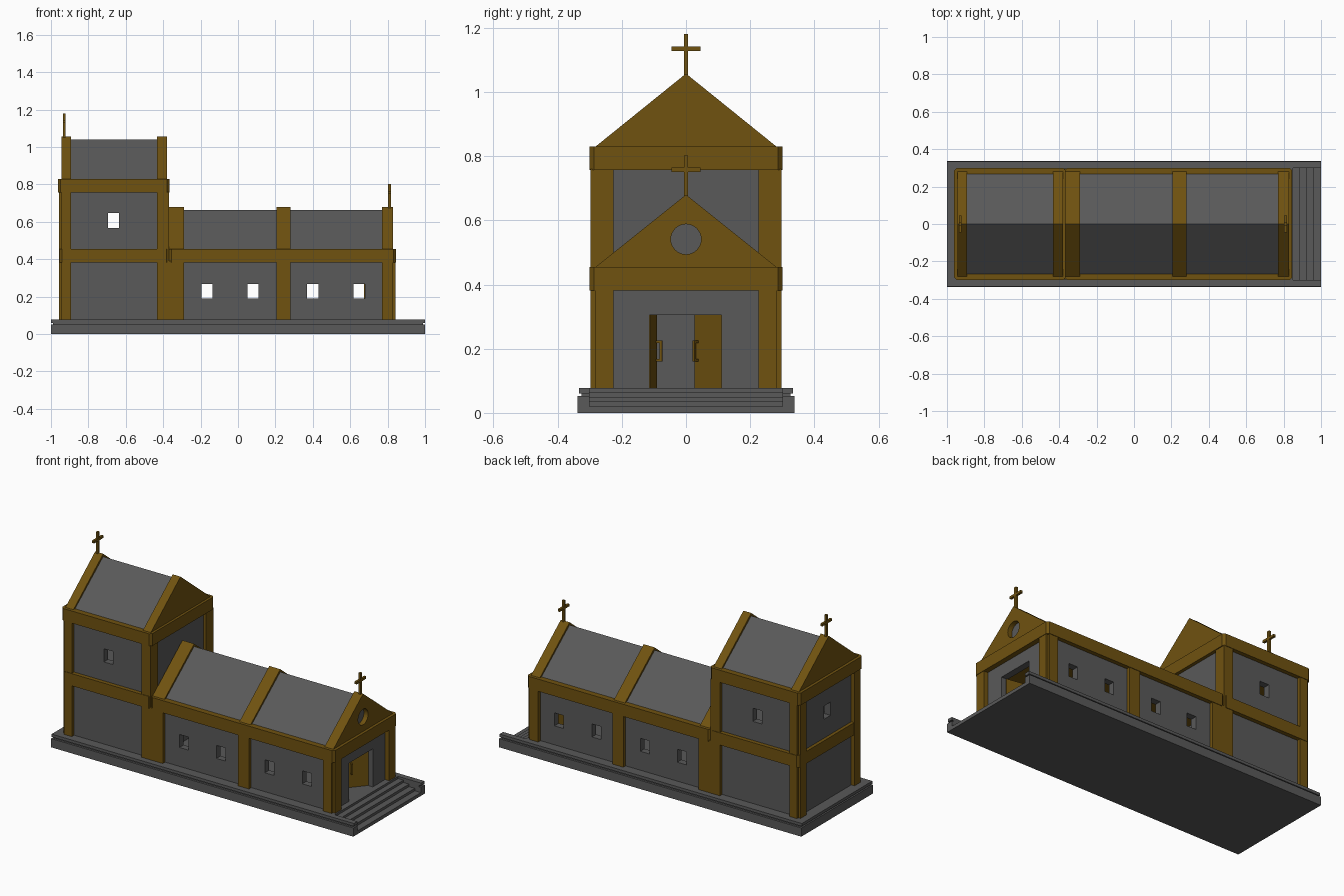
import bpy, bmesh, math
from mathutils import Matrix, Vector

if "Cube" in bpy.data.objects:
    bpy.data.objects.remove(bpy.data.objects["Cube"])


def material(name, col):
    m = bpy.data.materials.new(name)
    m.diffuse_color = (*col, 1)
    m.use_nodes = True
    m.node_tree.nodes["Principled BSDF"].inputs["Base Color"].default_value = m.diffuse_color
    return m


GREY = material("stone_grey", (0.1, 0.1, 0.1))
BROWN = material("timber_brown", (0.16, 0.084, 0.005))


def finish(name, bm, mat):
    bmesh.ops.recalc_face_normals(bm, faces=bm.faces)
    me = bpy.data.meshes.new(name)
    bm.to_mesh(me)
    bm.free()
    me.materials.append(mat)
    ob = bpy.data.objects.new(name, me)
    bpy.context.collection.objects.link(ob)
    return ob


def box(name, x, y, z, mat, bevel=0):
    """Box from (min, max) pairs; bevel chamfers the vertical edges."""
    bm = bmesh.new()
    size = Vector((x[1] - x[0], y[1] - y[0], z[1] - z[0]))
    mid = Vector((sum(x) / 2, sum(y) / 2, sum(z) / 2))
    bmesh.ops.create_cube(bm, size=1, matrix=Matrix.Translation(mid) @ Matrix.Diagonal((*size, 1)))
    if bevel:
        edges = [e for e in bm.edges if abs(e.verts[0].co.z - e.verts[1].co.z) > 1e-4]
        bmesh.ops.bevel(bm, geom=edges, offset=bevel, segments=1, affect='EDGES')
    return finish(name, bm, mat)


def prism(name, x, half, z0, z1, mat):
    """Triangular gable or roof running along x."""
    bm = bmesh.new()
    f = bm.faces.new([bm.verts.new((x[0], y, z)) for y, z in ((-half, z0), (half, z0), (0, z1))])
    ext = bmesh.ops.extrude_face_region(bm, geom=[f])
    vs = [v for v in ext['geom'] if isinstance(v, bmesh.types.BMVert)]
    bmesh.ops.translate(bm, verts=vs, vec=(x[1] - x[0], 0, 0))
    return finish(name, bm, mat)


def cut(ob, cutter):
    mod = ob.modifiers.new("cut", 'BOOLEAN')
    mod.operation = 'DIFFERENCE'
    mod.solver = 'EXACT'
    mod.object = cutter
    bpy.context.view_layer.objects.active = ob
    bpy.ops.object.modifier_apply(modifier=mod.name)
    bpy.data.objects.remove(cutter)


# stepped plinth: lower slab, groove, chamfered upper slab, open at the stair end
def plinth(part, x, y):
    box(part + "_lower", x, y, (0, 0.052), GREY)
    inner = [c - math.copysign(0.012, c) if abs(c) > 0.32 else c for c in y]
    box(part + "_groove", (max(x[0], -0.988), min(x[1], 0.988)), inner, (0.05, 0.062), GREY)
    box(part + "_upper", x, [math.copysign(min(abs(c), 0.333), c) for c in y], (0.06, 0.077), GREY)


plinth("plinth", (-1, 0.85), (-0.338, 0.338))
for s, side in ((-1, "front"), (1, "back")):
    plinth("stair_cheek_" + side, (0.85, 1), sorted((s * 0.30, s * 0.338)))
for i, (xe, ze) in enumerate(((0.885, 0.064), (0.922, 0.05), (0.96, 0.035), (1.0, 0.02))):
    box(f"step_{i}", (0.845, xe), (-0.30, 0.30), (0, ze), GREY)

# hollow nave walls with windows and doorway
nave = box("nave_walls", (-0.375, 0.815), (-0.275, 0.275), (0.07, 0.44), GREY)
cut(nave, box("cutter", (-0.36, 0.775), (-0.235, 0.235), (0.077, 0.40), GREY))
for cx in (-0.165, 0.08, 0.40, 0.648):
    cut(nave, box("cutter", (cx - 0.03, cx + 0.03), (-0.4, 0.4), (0.19, 0.268), GREY))
cut(nave, box("cutter", (0.74, 0.9), (-0.113, 0.11), (0.077, 0.305), GREY))

# hollow tower walls with side windows and an end window
tower = box("tower_walls", (-0.935, -0.385), (-0.275, 0.275), (0.07, 0.82), GREY)
cut(tower, box("cutter", (-0.895, -0.425), (-0.235, 0.235), (0.46, 0.76), GREY))
cut(tower, box("cutter", (-0.695, -0.635), (-0.4, 0.4), (0.568, 0.647), GREY))
cut(tower, box("cutter", (-1.1, -0.8), (-0.03, 0.03), (0.568, 0.647), GREY))

# horizontal ring beams
box("nave_beam", (-0.37, 0.845), (-0.30, 0.30), (0.382, 0.455), BROWN, 0.014)
box("tower_lower_beam", (-0.955, -0.368), (-0.30, 0.30), (0.382, 0.455), BROWN, 0.014)
box("tower_upper_beam", (-0.962, -0.365), (-0.30, 0.30), (0.757, 0.83), BROWN, 0.014)

# posts on the long sides and on the end walls
for s, side in ((-1, "front"), (1, "back")):
    long_y = sorted((s * 0.262, s * 0.297))
    end_y = sorted((s * 0.226, s * 0.284))
    for name, x, top in (("tower_end", (-0.943, -0.892), 0.76), ("tower_inner", (-0.432, -0.37), 0.76),
                         ("nave_inner", (-0.37, -0.29), 0.39), ("nave_middle", (0.207, 0.28), 0.39),
                         ("nave_end", (0.77, 0.828), 0.39)):
        box(f"{name}_post_{side}", x, long_y, (0.07, top), BROWN)
    box("door_wall_post_" + side, (0.79, 0.842), end_y, (0.07, 0.39), BROWN)
    box("tower_rear_post_" + side, (-0.957, -0.91), end_y, (0.07, 0.76), BROWN)
    box("tower_face_post_" + side, (-0.40, -0.37), sorted((s * 0.226, s * 0.297)), (0.4, 0.76), BROWN)

# grey roofs between brown gable ribs
prism("nave_roof", (-0.36, 0.80), 0.275, 0.448, 0.664, GREY)
prism("tower_roof", (-0.93, -0.39), 0.275, 0.823, 1.04, GREY)
for i, x in enumerate(((-0.368, -0.29), (0.207, 0.28))):
    prism(f"nave_rib_{i}", x, 0.284, 0.453, 0.68, BROWN)
for i, x in enumerate(((-0.945, -0.892), (-0.432, -0.38))):
    prism(f"tower_gable_{i}", x, 0.284, 0.828, 1.057, BROWN)

# front gable with a round recess
gable = prism("nave_gable", (0.77, 0.828), 0.284, 0.453, 0.68, BROWN)
bm = bmesh.new()
bmesh.ops.create_cone(bm, cap_ends=True, segments=32, radius1=0.047, radius2=0.047, depth=0.08,
                      matrix=Matrix.Translation((0.835, 0, 0.541)) @ Matrix.Rotation(math.pi / 2, 4, 'Y'))
cut(gable, finish("cutter", bm, BROWN))

# crosses on the ridge ends
for name, x, z in (("tower", -0.928, 1.045), ("nave", 0.81, 0.667)):
    box(name + "_cross_upright", (x - 0.007, x + 0.007), (-0.007, 0.007), (z, z + 0.135), BROWN)
    box(name + "_cross_arm", (x - 0.007, x + 0.007), (-0.045, 0.045), (z + 0.083, z + 0.097), BROWN)

# double door swung inwards, each leaf with a pull handle
for s, side, angle in ((-1, "left", 80), (1, "right", 40)):
    def span(a, b):
        return sorted((-s * a, -s * b))
    parts = [box(f"door_leaf_{side}", (-0.012, 0), span(0, 0.11), (0.078, 0.305), BROWN),
             box(f"door_handle_{side}", (0.012, 0.02), span(0.092, 0.1), (0.16, 0.225), BROWN)]
    for z in (0.16, 0.217):
        parts.append(box(f"handle_bracket_{side}", (-0.002, 0.014), span(0.092, 0.1), (z, z + 0.008), BROWN))
    swing = Matrix.Translation((0.785, s * 0.11, 0)) @ Matrix.Rotation(-s * math.radians(angle), 4, 'Z')
    for p in parts:
        p.data.transform(swing)
